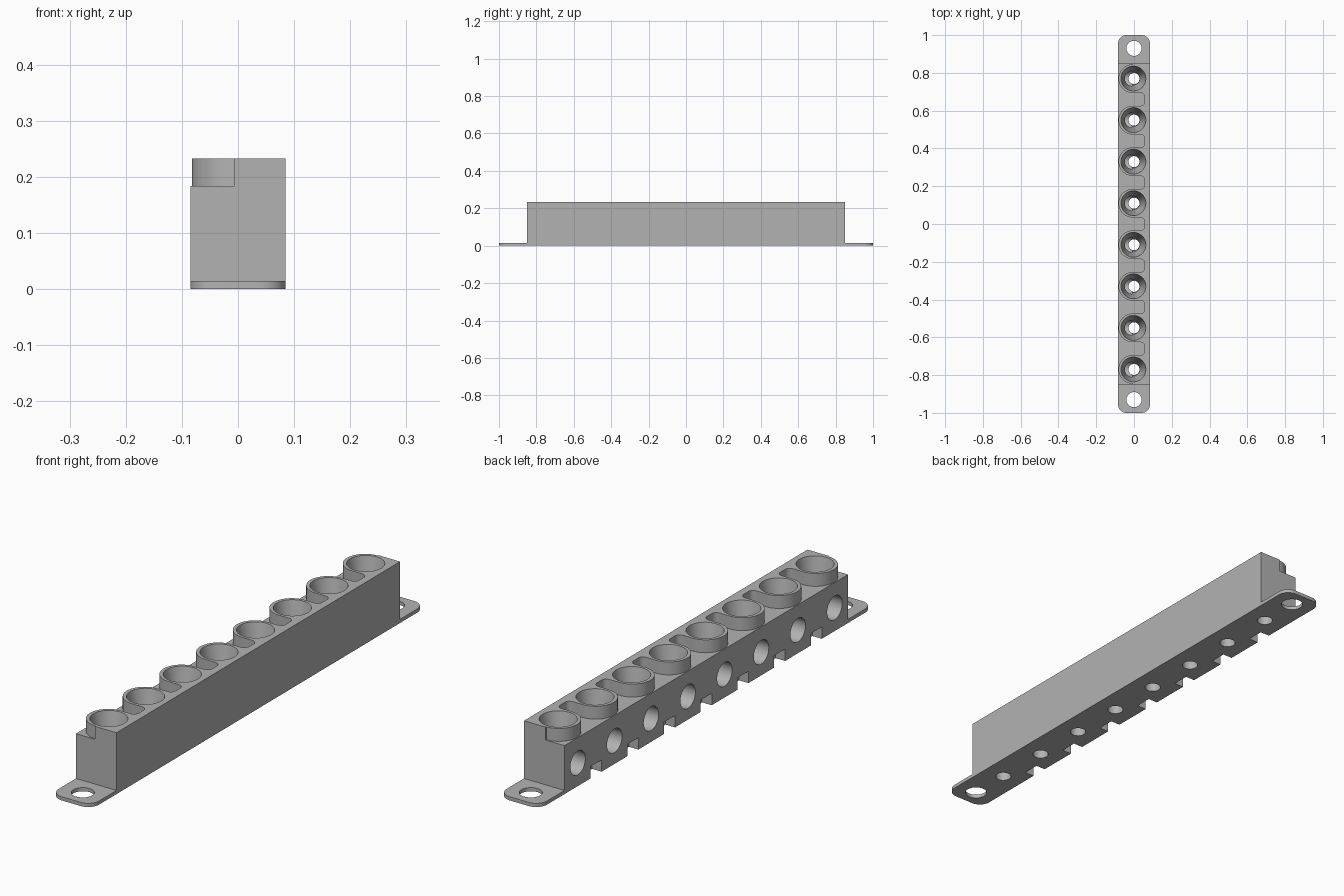
import bpy, bmesh
from math import pi, sin, cos
from mathutils import Matrix, Vector

cube = bpy.data.objects.get("Cube")
if cube:
    bpy.data.objects.remove(cube)

# Main dimensions
W, HALF_BODY, HALF_PLATE = 0.085, 0.85, 1.0
PLATE_Z, LEDGE_Z, TOP_Z = 0.014, 0.184, 0.233
CX, CUP_R, PITCH = -0.006, 0.076, 0.22
CUPS = [(i - 3.5) * PITCH for i in range(8)]
GAPS = [(i - 3) * PITCH for i in range(7)]

grey = bpy.data.materials.new("plain grey")
grey.use_nodes = True
colour = (0.45, 0.45, 0.45, 1)
grey.diffuse_color = colour
grey.node_tree.nodes["Principled BSDF"].inputs["Base Color"].default_value = colour


def make(name, bm):
    bmesh.ops.recalc_face_normals(bm, faces=bm.faces)
    mesh = bpy.data.meshes.new(name)
    bm.to_mesh(mesh)
    bm.free()
    mesh.materials.append(grey)
    obj = bpy.data.objects.new(name, mesh)
    bpy.context.collection.objects.link(obj)
    return obj


def arc(x, y, r, a, b, n=8):
    return [(x + r * cos(a + (b - a) * i / n), y + r * sin(a + (b - a) * i / n))
            for i in range(n + 1)]


def extrude(name, outline, z0, z1):
    bm = bmesh.new()
    face = bm.faces.new([bm.verts.new((x, y, z0)) for x, y in outline])
    top = bmesh.ops.extrude_face_region(bm, geom=[face])["geom"]
    bmesh.ops.translate(bm, vec=(0, 0, z1 - z0),
                        verts=[v for v in top if isinstance(v, bmesh.types.BMVert)])
    return make(name, bm)


def rectangle(x0, x1, y0, y1):
    return [(x0, y0), (x1, y0), (x1, y1), (x0, y1)]


def cones(name, places, r0, r1, depth, turn=Matrix()):
    bm = bmesh.new()
    for p in places:
        bmesh.ops.create_cone(bm, cap_ends=True, segments=48, radius1=r0, radius2=r1,
                              depth=depth, matrix=Matrix.Translation(Vector(p)) @ turn)
    return make(name, bm)


def combine(target, other, operation):
    mod = target.modifiers.new("combine", "BOOLEAN")
    mod.operation, mod.object, mod.solver = operation, other, "EXACT"
    bpy.context.view_layer.objects.active = target
    bpy.ops.object.modifier_apply(modifier=mod.name)
    bpy.data.objects.remove(other)


# Long body block
block = extrude("cup_rack", rectangle(-W, W, -HALF_BODY, HALF_BODY), 0, LEDGE_Z)

# Upper rail: U-shaped cup walls separated by round-cornered slots
rail = [(W, -HALF_BODY), (CX, -HALF_BODY)]
SLOT_X, FILLET = 0.056, 0.02
for i, y in enumerate(CUPS):
    rail += arc(CX, y, CUP_R, -pi / 2, -3 * pi / 2, 32)
    if i < len(CUPS) - 1:
        lo, hi = y + CUP_R, CUPS[i + 1] - CUP_R
        rail += arc(SLOT_X - FILLET, lo + FILLET, FILLET, -pi / 2, 0)
        rail += arc(SLOT_X - FILLET, hi - FILLET, FILLET, 0, pi / 2)
rail += [(CX, HALF_BODY), (W, HALF_BODY)]
combine(block, extrude("rail", rail, LEDGE_Z, TOP_Z), "UNION")

# Mounting plate with rounded corners
R = 0.045
plate = []
for k, (sx, sy) in enumerate([(1, 1), (-1, 1), (-1, -1), (1, -1)]):
    plate += arc(sx * (W - R), sy * (HALF_PLATE - R), R, k * pi / 2, (k + 1) * pi / 2)
combine(block, extrude("mounting_plate", plate, 0, PLATE_Z), "UNION")

# Screw holes, drain holes, tapered cups and side ports
screws = cones("screw_holes", [(0, s * 0.93, 0) for s in (-1, 1)], 0.04, 0.04, 0.1)
combine(block, screws, "DIFFERENCE")
drains = cones("drains", [(0, y, 0.04) for y in CUPS], 0.029, 0.029, 0.12)
combine(block, drains, "DIFFERENCE")
funnels = cones("funnels", [(CX / 2, y, 0.154) for y in CUPS], 0.034, 0.066, 0.16)
combine(block, funnels, "DIFFERENCE")
ports = cones("ports", [(-0.065, y, 0.088) for y in CUPS], 0.045, 0.045, 0.11,
              Matrix.Rotation(pi / 2, 4, "Y"))
combine(block, ports, "DIFFERENCE")

# Notches along the bottom edge
for y in GAPS:
    notch = extrude("notch", rectangle(-0.1, -0.045, y - 0.033, y + 0.033), -0.02, 0.045)
    combine(block, notch, "DIFFERENCE")

bpy.ops.object.select_all(action="DESELECT")
block.select_set(True)
bpy.context.view_layer.objects.active = block
bpy.ops.object.shade_smooth_by_angle(angle=pi / 6)
